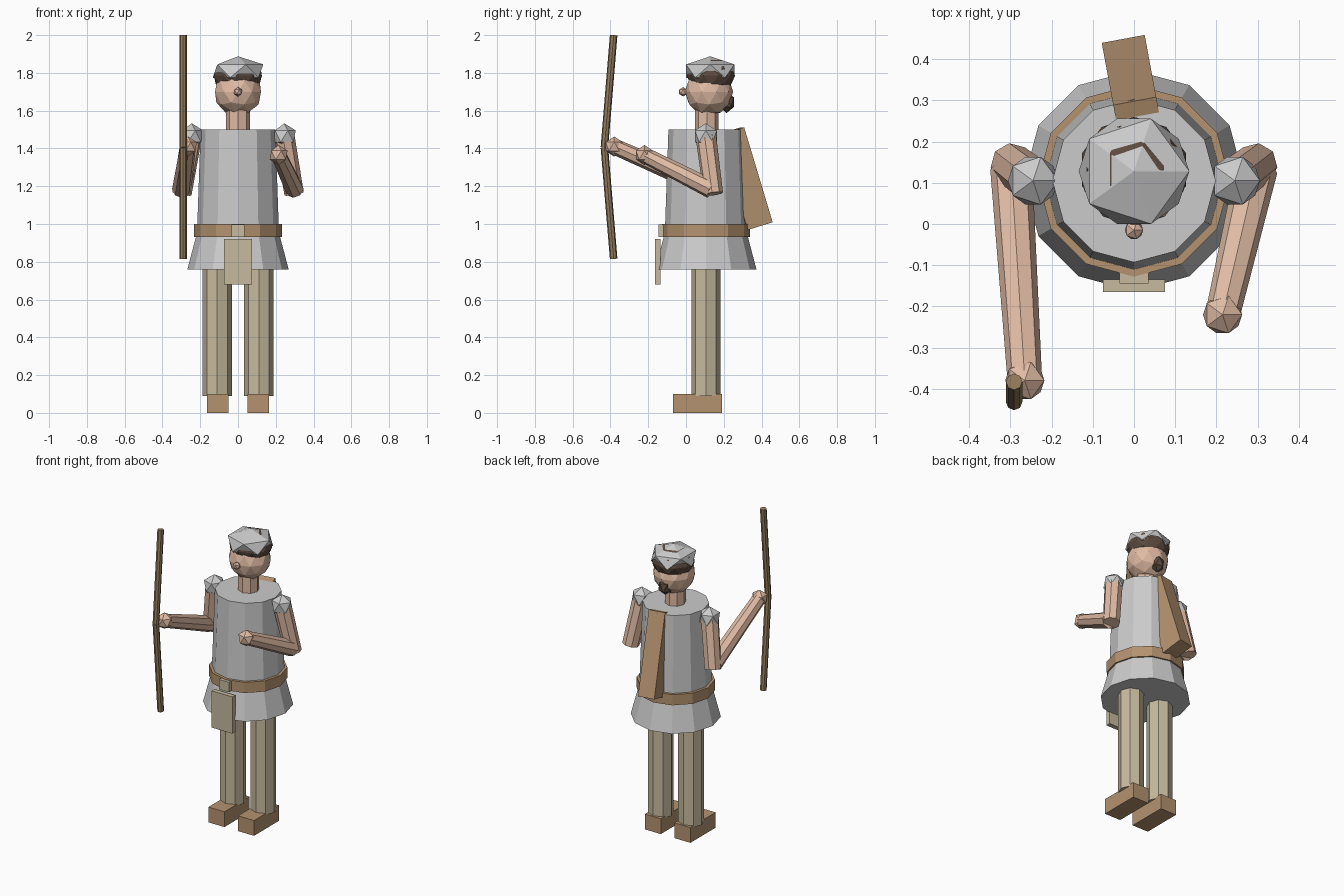
import bpy
from math import radians
from mathutils import Vector

if "Cube" in bpy.data.objects:
    bpy.data.objects.remove(bpy.data.objects["Cube"])

CY = 0.105  # body axis in y


def material(name, rgb):
    m = bpy.data.materials.new(name)
    m.diffuse_color = (*rgb, 1)
    m.use_nodes = True
    m.node_tree.nodes["Principled BSDF"].inputs["Base Color"].default_value = m.diffuse_color
    return m


SKIN = material("skin", (0.75, 0.50, 0.37))
LEATHER = material("leather", (0.46, 0.29, 0.16))
CLOTH = material("cloth", (0.57, 0.49, 0.34))
HAIR = material("hair_brown", (0.11, 0.07, 0.05))
WOOD = material("wood", (0.31, 0.21, 0.11))


def finish(name, mat):
    o = bpy.context.object
    o.name = name
    if mat:
        o.data.materials.append(mat)
    return o


def box(name, center, size, mat=None, rot=(0, 0, 0)):
    bpy.ops.mesh.primitive_cube_add(size=1, location=center,
                                    rotation=[radians(a) for a in rot])
    bpy.context.object.scale = size
    return finish(name, mat)


def rod(name, a, b, r1, r2, mat=None, sides=8):
    a, b = Vector(a), Vector(b)
    d = b - a
    bpy.ops.mesh.primitive_cone_add(vertices=sides, radius1=r1, radius2=r2,
                                    depth=d.length, location=(a + b) / 2)
    o = bpy.context.object
    if abs(d.x) + abs(d.y) > 1e-6:
        o.rotation_euler = d.to_track_quat('Z', 'Y').to_euler()
    return finish(name, mat)


def ball(name, center, scale, mat=None, sub=1):
    bpy.ops.mesh.primitive_ico_sphere_add(subdivisions=sub, radius=1, location=center)
    bpy.context.object.scale = scale if isinstance(scale, tuple) else (scale,) * 3
    return finish(name, mat)


# Tunic and belt
rod("torso", (0, CY, 0.95), (0, CY, 1.50), 0.217, 0.198, None, 12)
rod("skirt", (0, CY, 0.76), (0, CY, 0.98), 0.268, 0.21, None, 12)
rod("belt", (0, CY, 0.93), (0, CY, 1.00), 0.233, 0.233, LEATHER, 12)
box("buckle", (0, -0.125, 0.965), (0.07, 0.04, 0.065), CLOTH)
box("pouch", (0, -0.15, 0.80), (0.15, 0.03, 0.24), CLOTH)

# Head, hair and cap
rod("neck", (0, 0.11, 1.48), (0, 0.11, 1.64), 0.063, 0.063, SKIN)
ball("head", (0, 0.122, 1.70), 0.128, SKIN, 2)
ball("nose", (0, -0.015, 1.70), 0.025, SKIN)
ball("hair", (0, 0.132, 1.785), (0.133, 0.128, 0.095), HAIR, 2)
ball("hair_bun", (0, 0.215, 1.645), (0.045, 0.045, 0.058), HAIR)
ball("cap", (0, 0.128, 1.81), (0.15, 0.15, 0.078))

# Legs, feet and arms on both sides
hands = {-1: (-0.265, -0.38, 1.41), 1: (0.215, -0.22, 1.365)}
for s, tag in ((-1, "right"), (1, "left")):
    rod(f"{tag}_leg", (s * 0.11, CY, 0.09), (s * 0.11, CY, 0.80), 0.077, 0.077, CLOTH)
    box(f"{tag}_foot", (s * 0.107, 0.06, 0.05), (0.116, 0.26, 0.10), LEATHER)
    shoulder, elbow = (s * 0.245, CY, 1.465), (s * 0.297, 0.145, 1.16)
    ball(f"{tag}_shoulder", shoulder, 0.068)
    rod(f"{tag}_upper_arm", shoulder, elbow, 0.055, 0.052, SKIN)
    rod(f"{tag}_forearm", (s * 0.298, 0.135, 1.185), hands[s], 0.051, 0.042, SKIN)
    ball(f"{tag}_hand", hands[s], 0.053, SKIN)

# Bow: two straight limbs meeting at the grip
grip = (-0.291, -0.432, 1.405)
rod("bow_upper_limb", grip, (-0.291, -0.383, 2.0), 0.02, 0.02, WOOD)
rod("bow_lower_limb", (-0.291, -0.383, 0.815), grip, 0.02, 0.02, WOOD)

# Quiver slung on the back
box("quiver", (0, 0.308, 1.24), (0.106, 0.14, 0.525), LEATHER, (17, 0, 10.5))
